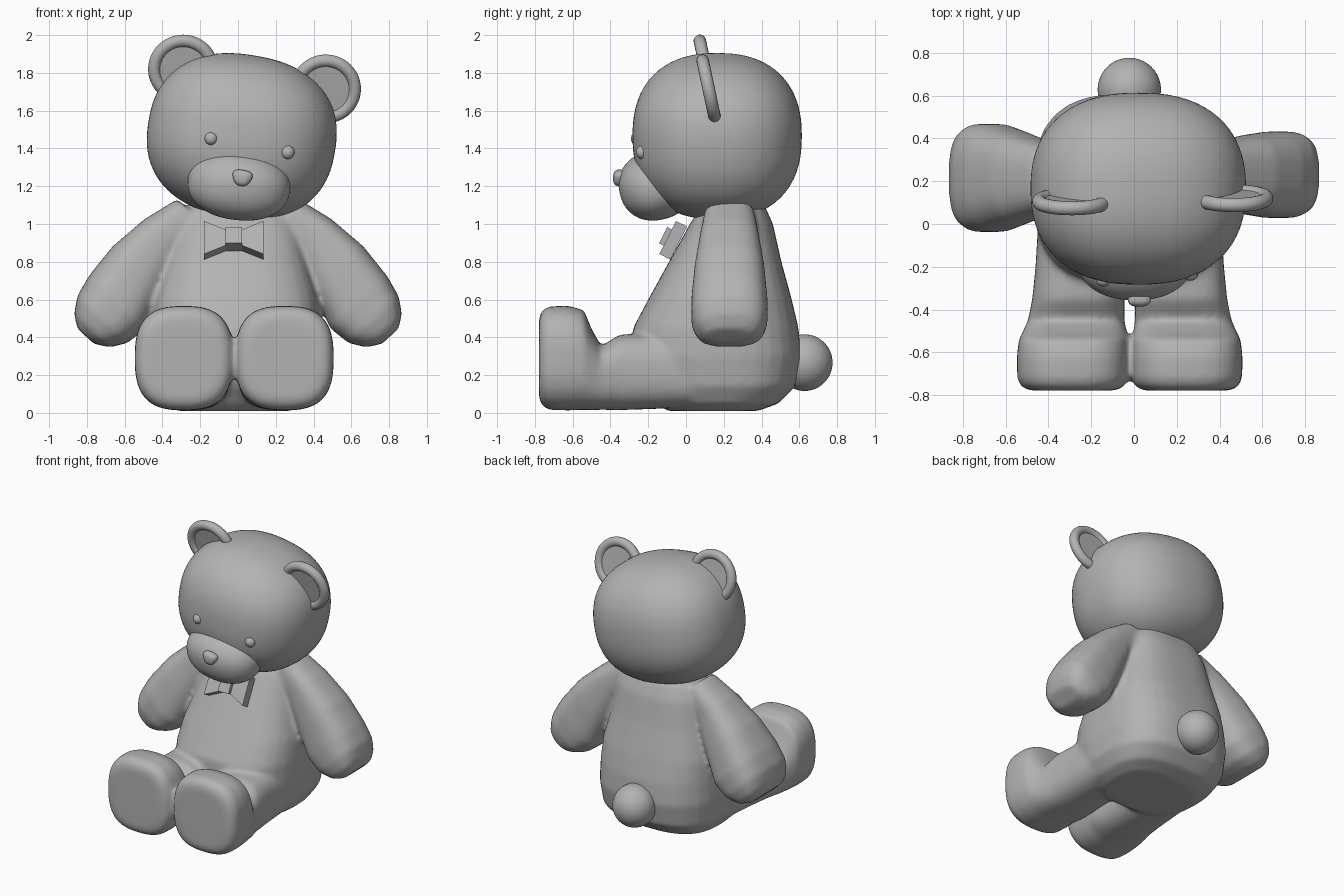
import bpy, bmesh, math
from mathutils import Vector, Euler

if "Cube" in bpy.data.objects:
    bpy.data.objects.remove(bpy.data.objects["Cube"])

plush = bpy.data.materials.new("plush_grey")
plush.diffuse_color = (0.45, 0.45, 0.45, 1)
plush.use_nodes = True
plush.node_tree.nodes["Principled BSDF"].inputs["Base Color"].default_value = plush.diffuse_color


def add_object(name, bm, loc=(0, 0, 0), rot=(0, 0, 0), smooth=True):
    bmesh.ops.recalc_face_normals(bm, faces=bm.faces)
    for f in bm.faces:
        f.smooth = smooth
    me = bpy.data.meshes.new(name)
    bm.to_mesh(me)
    bm.free()
    me.materials.append(plush)
    ob = bpy.data.objects.new(name, me)
    ob.location = loc
    ob.rotation_euler = [math.radians(a) for a in rot]
    bpy.context.collection.objects.link(ob)
    return ob


def blob(name, loc, size, p=2.0, rot=(0, 0, 0), taper=0.0, detail=5):
    """Rounded-box ellipsoid."""
    bm = bmesh.new()
    bmesh.ops.create_icosphere(bm, subdivisions=detail, radius=1)
    for v in bm.verts:
        c = v.co / sum(abs(k) ** p for k in v.co) ** (1 / p)
        v.co = (c.x * size[0] * (1 + taper * c.z), c.y * size[1], c.z * size[2])
    return add_object(name, bm, loc, rot)


def loft(bm, stations, u, v, p=2.8, n=40):
    """Skin superellipse rings (centre, half width along u, half width along v)."""
    rings = []
    for c, ru, rv in stations:
        ring = []
        for i in range(n):
            t = 2 * math.pi * i / n
            a, b = math.cos(t), math.sin(t)
            k = (abs(a) ** p + abs(b) ** p) ** (-1 / p)
            ring.append(bm.verts.new(Vector(c) + Vector(u) * (a * k * ru) + Vector(v) * (b * k * rv)))
        rings.append(ring)
    for r0, r1 in zip(rings, rings[1:]):
        for i in range(n):
            j = (i + 1) % n
            bm.faces.new((r0[i], r0[j], r1[j], r1[i]))
    bm.faces.new(rings[0])
    bm.faces.new(rings[-1][::-1])


MID = -0.02
body = bmesh.new()

# torso: z, front y, back y, half width
torso = [(0.01, -0.10, 0.38, 0.30), (0.05, -0.15, 0.49, 0.38), (0.14, -0.22, 0.58, 0.435),
         (0.30, -0.29, 0.61, 0.455), (0.45, -0.28, 0.595, 0.45), (0.60, -0.20, 0.56, 0.435),
         (0.80, -0.09, 0.505, 0.375), (1.00, 0.02, 0.46, 0.32), (1.09, 0.08, 0.42, 0.27),
         (1.15, 0.12, 0.36, 0.20)]
loft(body, [((MID * (1 - z / 1.2), (f + b) / 2, z), w, (b - f) / 2) for z, f, b, w in torso],
     (1, 0, 0), (0, 1, 0))

# legs and feet: y, bottom-to-top centre, half height, centre x, half width
leg = [(0.05, 0.22, 0.19, 0.235, 0.19), (-0.20, 0.22, 0.20, 0.235, 0.205), (-0.35, 0.215, 0.20, 0.24, 0.215),
       (-0.45, 0.185, 0.168, 0.25, 0.225), (-0.50, 0.23, 0.215, 0.258, 0.24), (-0.54, 0.28, 0.263, 0.265, 0.253),
       (-0.62, 0.29, 0.277, 0.267, 0.26), (-0.72, 0.29, 0.274, 0.267, 0.258), (-0.76, 0.29, 0.255, 0.267, 0.24),
       (-0.778, 0.29, 0.215, 0.267, 0.20)]
# arms: distance along arm, sideways offset, half width, half depth
arm = [(-0.12, 0.03, 0.11, 0.13), (0.08, 0.065, 0.13, 0.155), (0.30, 0.04, 0.18, 0.185),
       (0.50, 0.0, 0.205, 0.202), (0.62, -0.005, 0.182, 0.202), (0.70, -0.005, 0.13, 0.178),
       (0.745, 0.0, 0.06, 0.13)]
for s in (-1, 1):
    loft(body, [((MID + s * x, y, z), w, h) for y, z, h, x, w in leg], (1, 0, 0), (0, 0, 1))
    depth, yc = (1.0, 0.23) if s > 0 else (1.25, 0.215)
    loft(body, [((s * (0.3 + 0.68 * a + 0.73 * o), yc, 0.95 - 0.73 * a + 0.68 * o), w,
                 d * (1 + (depth - 1) * max(0, min(1, a * 2)))) for a, o, w, d in arm],
         (0.73 * s, 0, 0.68), (0, 1, 0))

body_ob = add_object("body", body)
rm = body_ob.modifiers.new("fuse", 'REMESH')
rm.mode = 'VOXEL'
rm.voxel_size = 0.016
rm.use_smooth_shade = True
sm = body_ob.modifiers.new("soften", 'SMOOTH')
sm.factor = 0.5
sm.iterations = 10

# head and face
ROLL = 9.5
blob("head", (0.02, 0.165, 1.465), (0.50, 0.448, 0.432), 2.35, (0, ROLL, 0))
blob("muzzle", (0.005, -0.16, 1.205), (0.272, 0.195, 0.182), 2.2, (12, ROLL * 0.7, 0))
blob("nose", (0.022, -0.352, 1.243), (0.05, 0.034, 0.043), 2.6, (0, ROLL, 0), 0.28, 4)
blob("eye_left", (-0.143, -0.262, 1.452), (0.034, 0.03, 0.034), detail=3)
blob("eye_right", (0.263, -0.235, 1.38), (0.036, 0.03, 0.036), detail=3)

# ears: tube rim with a thin inner disc
for side, loc in (("left", (-0.29, 0.105, 1.82)), ("right", (0.465, 0.12, 1.715))):
    rot = (102, ROLL if side == "left" else 0, 0)
    rot = (102, 0, 0)
    bpy.ops.mesh.primitive_torus_add(location=loc, rotation=[math.radians(a) for a in rot],
                                     major_radius=0.153, minor_radius=0.033,
                                     major_segments=48, minor_segments=16)
    rim = bpy.context.object
    rim.name = "ear_rim_" + side
    rim.data.materials.append(plush)
    for f in rim.data.polygons:
        f.use_smooth = True
    disc = bmesh.new()
    bmesh.ops.create_cone(disc, cap_ends=True, segments=48, radius1=0.15, radius2=0.15, depth=0.03)
    add_object("ear_inner_" + side, disc, loc, rot, smooth=False)

# tail
blob("tail", (-0.022, 0.628, 0.266), (0.148, 0.148, 0.15), detail=4)

# bow tie: flared prism plus a knot block, leaning back with the chest
bow = bmesh.new()
outline = [(-0.157, -0.098), (-0.04, -0.045), (0.04, -0.045), (0.157, -0.098),
           (0.157, 0.098), (0.04, 0.045), (-0.04, 0.045), (-0.157, 0.098)]
front = [bow.verts.new((x, -0.03, z)) for x, z in outline]
back = [bow.verts.new((x, 0.035, z)) for x, z in outline]
for ring in (front, back):
    for q in ((0, 1, 6, 7), (1, 2, 5, 6), (2, 3, 4, 5)):
        bow.faces.new([ring[i] for i in q])
for i in range(8):
    j = (i + 1) % 8
    bow.faces.new((front[i], front[j], back[j], back[i]))
add_object("bow_tie", bow, (MID - 0.002, -0.07, 0.915), (-27, 0, 0), smooth=False)
knot = bmesh.new()
bmesh.ops.create_cube(knot, size=1)
for v in knot.verts:
    v.co = (v.co.x * 0.086, v.co.y * 0.09 - 0.012, v.co.z * 0.096)
add_object("bow_knot", knot, (MID - 0.002, -0.07, 0.915), (-27, 0, 0), smooth=False)
